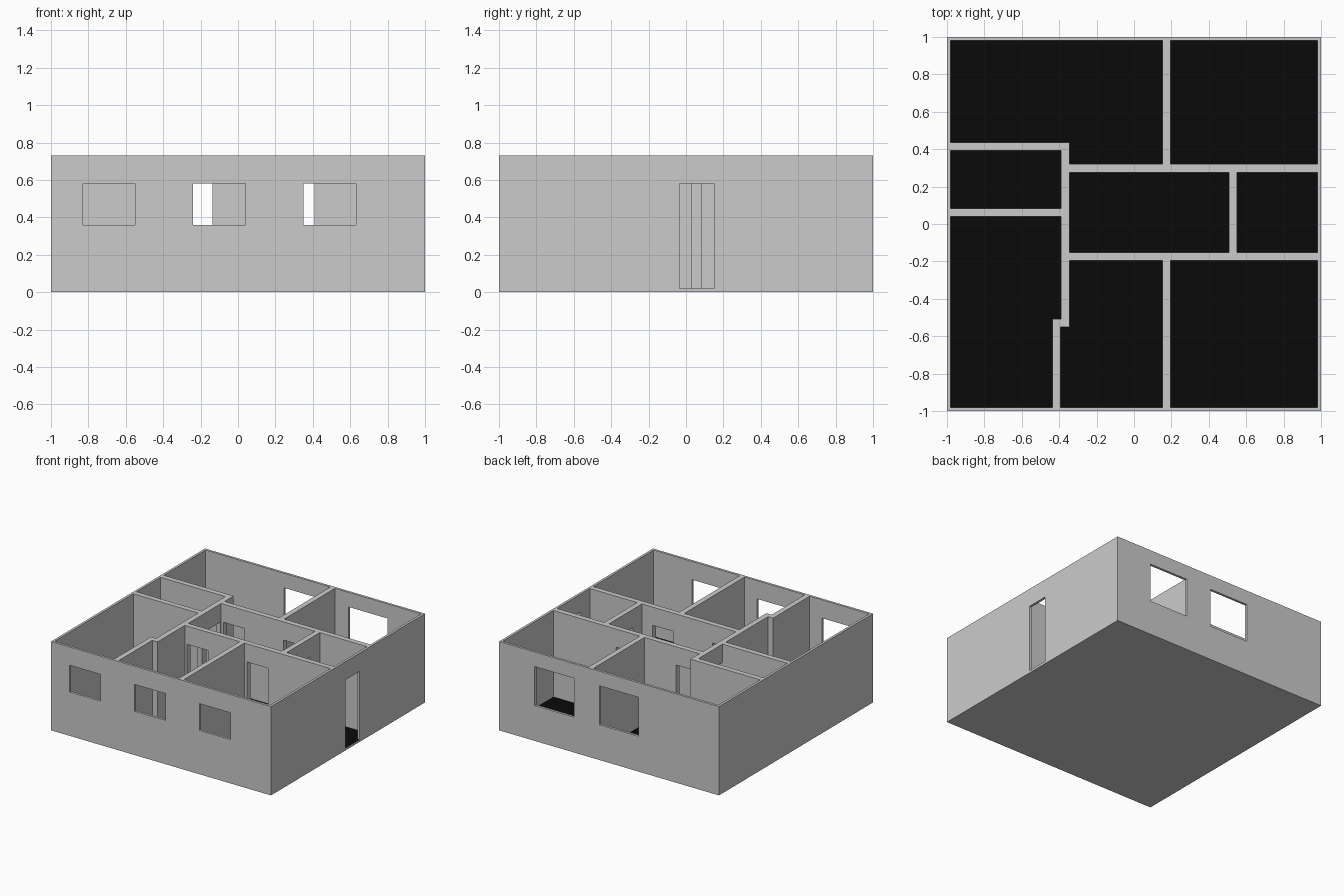
import bpy

if "Cube" in bpy.data.objects:
    bpy.data.objects.remove(bpy.data.objects["Cube"])

H = 0.73        # wall height
FLOOR = 0.02    # floor level
DOOR_TOP = 0.58


def box(name, x0, x1, y0, y1, z0, z1):
    v = [(x, y, z) for z in (z0, z1) for x, y in ((x0, y0), (x1, y0), (x1, y1), (x0, y1))]
    f = [(3, 2, 1, 0), (4, 5, 6, 7)] + [(i, (i + 1) % 4, (i + 1) % 4 + 4, i + 4) for i in range(4)]
    me = bpy.data.meshes.new(name)
    me.from_pydata(v, [], f)
    ob = bpy.data.objects.new(name, me)
    bpy.context.collection.objects.link(ob)
    return ob


# Solid block that becomes the house
house = box("house_walls_and_floor", -1, 1, -1, 1, 0, H)
cutters = []


def cut(name, *bounds):
    c = box(name, *bounds)
    c.hide_render = True
    m = house.modifiers.new(name, 'BOOLEAN')
    m.operation, m.solver, m.object = 'DIFFERENCE', 'EXACT', c
    cutters.append(c)


# Rooms (two boxes where the room is L-shaped): x0, x1, y0, y1
rooms = [
    (-.98, .153, .437, .98), (-.346, .153, .32, .5),        # back left
    (.196, .98, .32, .98),                                  # back right
    (-.98, -.39, .083, .394),                               # small left room
    (-.346, .507, -.153, .276),                             # central hall
    (.55, .98, -.153, .276),                                # entrance
    (-.98, -.437, -.98, .04), (-.6, -.39, -.507, .04),      # front left
    (-.394, .153, -.98, -.55), (-.346, .153, -.7, -.196),   # front middle
    (.196, .98, -.98, -.196),                               # front right
]
for r in rooms:
    cut("room_cutter", *r, FLOOR, H + .1)

# Doorways through both hall walls
for y0, y1 in ((.26, .335), (-.21, -.14)):
    for x0 in (-.325, .22):
        cut("door_cutter", x0, x0 + .19, y0, y1, FLOOR, DOOR_TOP)
# Doorways through cross walls, and the front door
for x0, x1, y0, y1 in ((-.41, -.33, .085, .27), (-.41, -.33, -.15, .03),
                       (.49, .57, -.035, .15), (.96, 1.1, -.035, .15)):
    cut("door_cutter", x0, x1, y0, y1, FLOOR, DOOR_TOP)

# Front and back windows
for x0 in (-.83, -.24, .35):
    cut("window_cutter", x0, x0 + .28, -1.1, -.96, .36, .58)
for x0 in (-.27, .32):
    cut("window_cutter", x0, x0 + .355, .96, 1.1, .29, .61)

# Bake the cuts and remove the helpers
deps = bpy.context.evaluated_depsgraph_get()
baked = bpy.data.meshes.new_from_object(house.evaluated_get(deps))
house.modifiers.clear()
house.data = baked
for c in cutters:
    bpy.data.objects.remove(c)

# Black floor surface, grey everywhere else
grey = bpy.data.materials.new("wall_grey")
black = bpy.data.materials.new("floor_black")
black.diffuse_color = (.003, .003, .003, 1)
black.use_nodes = True
black.node_tree.nodes["Principled BSDF"].inputs["Base Color"].default_value = black.diffuse_color
baked.materials.clear()
baked.materials.append(grey)
baked.materials.append(black)
for p in baked.polygons:
    p.material_index = int(p.normal.z > .9 and abs(p.center.z - FLOOR) < .005)
